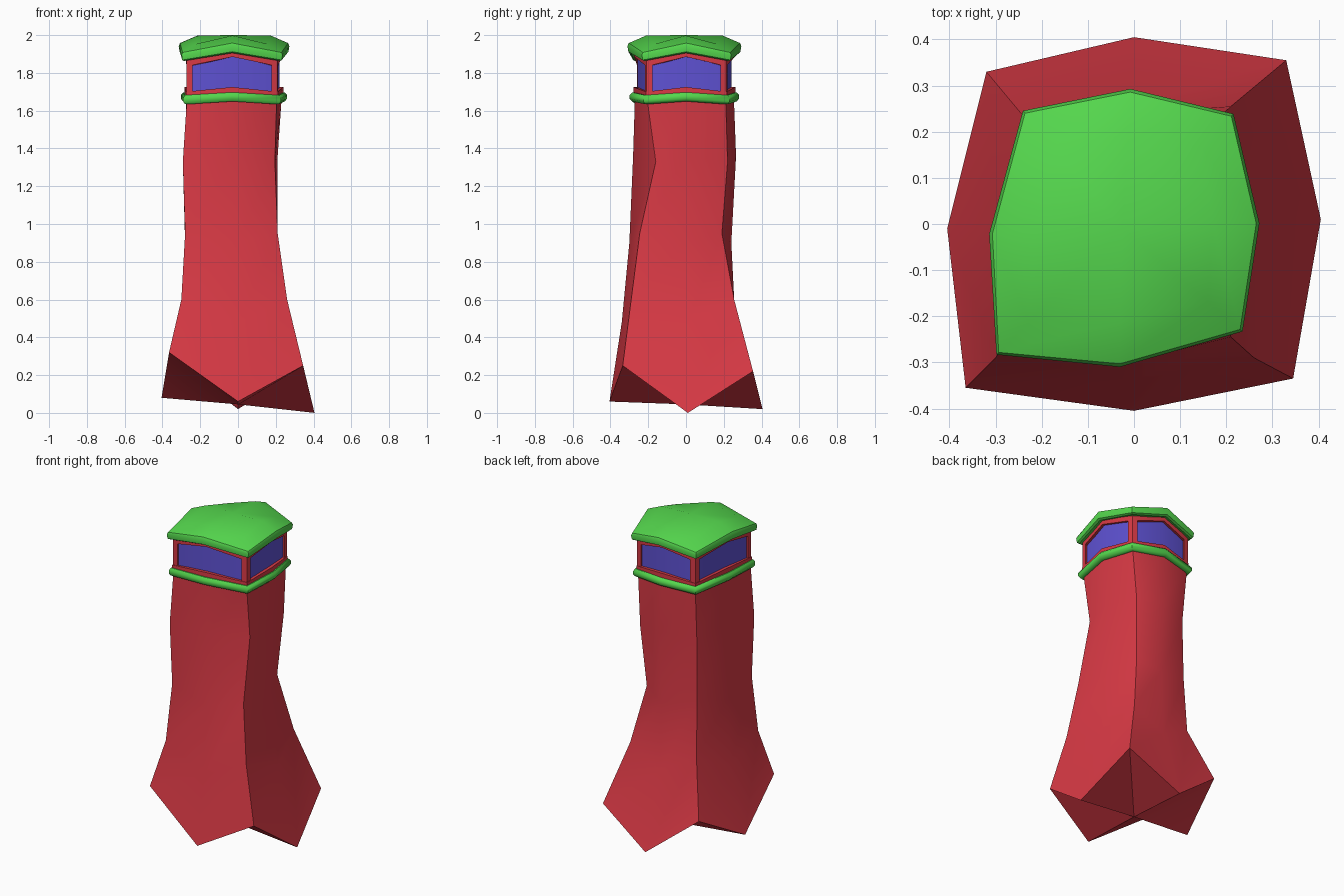
import bpy, bmesh, math
from mathutils import Vector

if "Cube" in bpy.data.objects:
    bpy.data.objects.remove(bpy.data.objects["Cube"])


def material(name, rgb):
    m = bpy.data.materials.new(name)
    m.diffuse_color = (*rgb, 1)
    m.use_nodes = True
    m.node_tree.nodes["Principled BSDF"].inputs["Base Color"].default_value = m.diffuse_color
    return m


RED = material("red wall", (0.70, 0.042, 0.06))
GREEN = material("green trim", (0.09, 0.68, 0.075))
BLUE = material("blue glass", (0.115, 0.085, 0.66))


def loft(name, rings, mat, closed=False, foot=None, head=None, angle=30):
    """Skin 8-point rings; closed joins last to first, foot/head are centre points."""
    bm = bmesh.new()
    vs = [[bm.verts.new(p) for p in r] for r in rings]
    n = len(rings[0])
    pairs = list(zip(vs, vs[1:])) + ([(vs[-1], vs[0])] if closed else [])
    for a, b in pairs:
        for i in range(n):
            j = (i + 1) % n
            bm.faces.new((a[i], a[j], b[j], b[i]))
    for centre, ring in ((foot, vs[0]), (head, vs[-1])):
        if centre:
            c = bm.verts.new(centre)
            for i in range(n):   # fan, folded along each corner
                bm.faces.new((ring[i], ring[(i + 1) % n], c))
    bmesh.ops.recalc_face_normals(bm, faces=bm.faces)
    me = bpy.data.meshes.new(name)
    bm.to_mesh(me)
    bm.free()
    me.materials.append(mat)
    ob = bpy.data.objects.new(name, me)
    bpy.context.collection.objects.link(ob)
    bpy.ops.object.select_all(action='DESELECT')
    ob.select_set(True)
    bpy.context.view_layer.objects.active = ob
    bpy.ops.object.shade_smooth_by_angle(angle=math.radians(angle))
    return ob


def level(outline, zc, zm):
    """Give corners (even points) height zc and side middles height zm."""
    return [(x, y, zm if i % 2 else zc) for i, (x, y) in enumerate(outline)]


# Outlines run front-left, front, front-right, right, back-right, back, back-left, left
LANTERN = [(-.27, -.255), (-.03, -.27), (.205, -.207), (.232, 0),
           (.188, .21), (-.01, .253), (-.215, .215), (-.274, -.02)]
MID = Vector((-.025, -.01))


def grown(d):
    out = []
    for p in LANTERN:
        v = Vector(p) - MID
        out.append(tuple(MID + v * (1 + d / v.length)))
    return out


# Tower body: crooked tapering shaft with a zigzag foot
base = [(-.365, -.355, .32), (0, -.405, .06), (.345, -.335, .25), (.405, .01, 0),
        (.33, .355, .22), (0, .405, .02), (-.32, .33, .27), (-.405, -.01, .08)]
lower = [(-.30, -.29), (0, -.34), (.26, -.29), (.27, .01),
         (.21, .255), (0, .26), (-.22, .21), (-.30, -.01)]
waist = [(-.28, -.255), (-.01, -.30), (.21, -.245), (.205, 0),
         (.14, .19), (0, .24), (-.21, .19), (-.28, -.01)]
upper = [(-.292, -.262), (-.02, -.28), (.195, -.16), (.21, 0),
         (.165, .22), (0, .265), (-.205, .185), (-.28, -.015)]
loft("tower_body", [base, level(lower, .60, .48), level(waist, .95, .90),
                    level(upper, 1.33, 1.36), level(LANTERN, 1.67, 1.68)],
     RED, foot=(0, 0, .045), head=(MID.x, MID.y, 1.68), angle=45)

# Lantern glass
loft("lantern_glass", [level(grown(-.012), 1.66, 1.68), level(grown(-.012), 1.86, 1.91)],
     BLUE)


def band(name, mat, profile, zc, zm, angle=30):
    """Closed band round the lantern; profile points are (outward, up)."""
    loft(name, [level(grown(d), zc + u, zm + u) for d, u in profile], mat,
         closed=True, angle=angle)


# Red rails above and below the glass
rail = [(-.03, -.017), (.004, -.017), (.004, .017), (-.03, .017)]
band("lower_rail", RED, [(d + .004, u * 1.3) for d, u in rail], 1.678, 1.703)
band("upper_rail", RED, rail, 1.852, 1.902)

# Red corner posts
for i in range(0, 8, 2):
    p = Vector(LANTERN[i])
    before = (Vector(LANTERN[i - 1]) - p).normalized() * .032
    after = (Vector(LANTERN[i + 1]) - p).normalized() * .032
    p += (p - MID).normalized() * .004
    section = [p, p + after, p + after + before, p + before]
    loft(f"corner_post_{i // 2 + 1}",
         [[(q.x, q.y, z) for q in section] for z in (1.66, 1.865)], RED)

# Rounded green gallery ring
tube = [(.006 + .024 * math.cos(a), .026 * math.sin(a))
        for a in (math.radians(k * 45 + 22.5) for k in range(8))]
band("gallery_ring", GREEN, tube, 1.658, 1.673, 50)

# Green roof cap: corners droop, side middles ride high, rounded rim
loft("roof", [level(grown(-.02), 1.868, 1.915),
              level(grown(.022), 1.863, 1.905),
              level(grown(.035), 1.868, 1.912),
              level(grown(.040), 1.895, 1.942),
              level(grown(.033), 1.908, 1.958),
              level(grown(-.06), 1.952, 1.998)],
     GREEN, foot=(MID.x, MID.y, 1.91), head=(MID.x, MID.y, 2.0), angle=35)
